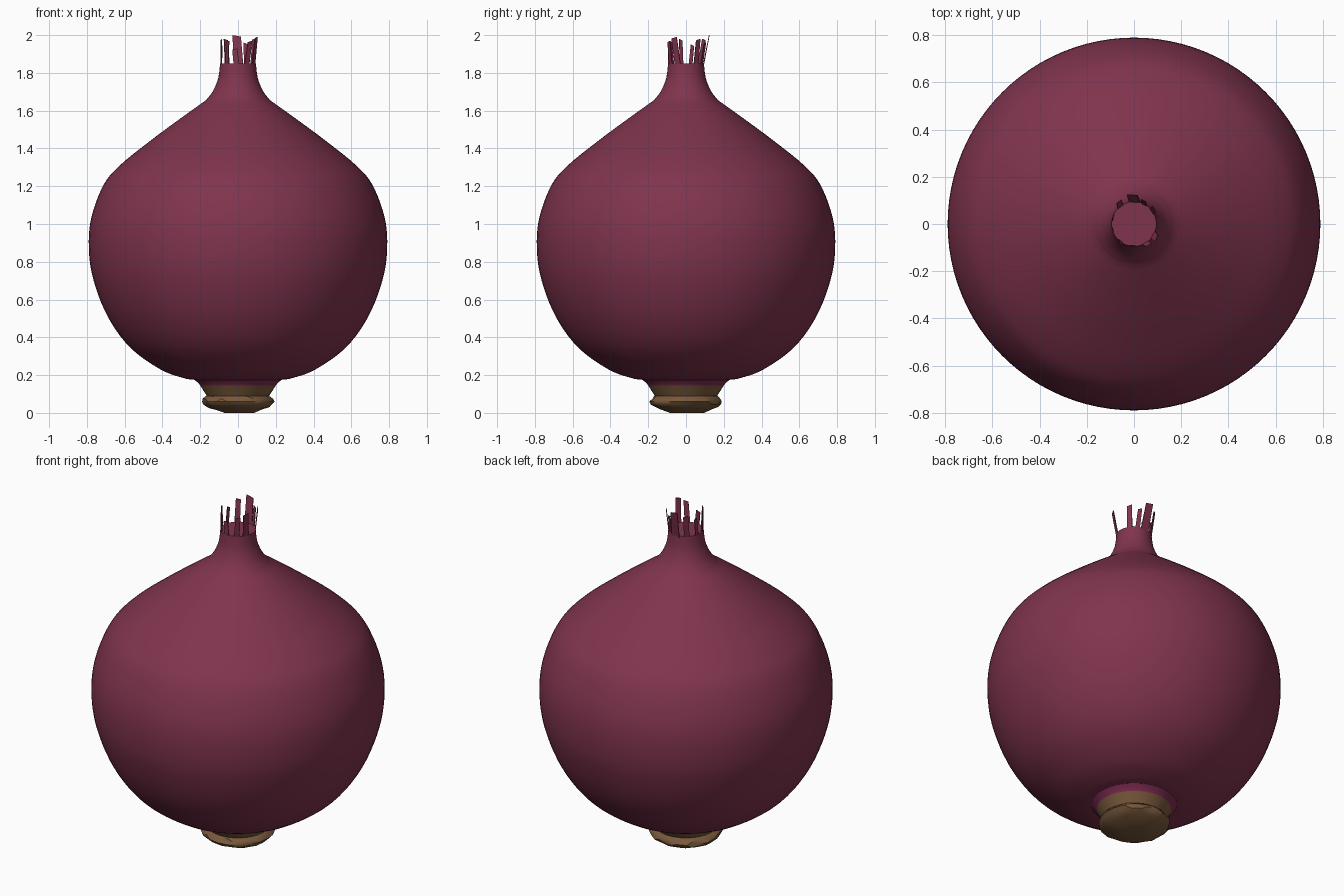
import bpy, bmesh, math, random
from mathutils import Vector

if "Cube" in bpy.data.objects:
    bpy.data.objects.remove(bpy.data.objects["Cube"])

random.seed(4)


def material(name, rgb):
    m = bpy.data.materials.new(name)
    m.diffuse_color = (*rgb, 1)
    m.use_nodes = True
    m.node_tree.nodes["Principled BSDF"].inputs["Base Color"].default_value = m.diffuse_color
    return m


PURPLE = material("onion purple", (0.215, 0.034, 0.075))
PINK = material("base magenta", (0.215, 0.026, 0.085))
BROWN = material("root brown", (0.19, 0.10, 0.045))


def finish(bm, name, mats, angle=35):
    bmesh.ops.recalc_face_normals(bm, faces=bm.faces)
    me = bpy.data.meshes.new(name)
    bm.to_mesh(me)
    bm.free()
    ob = bpy.data.objects.new(name, me)
    bpy.context.collection.objects.link(ob)
    for m in mats:
        me.materials.append(m)
    bpy.ops.object.select_all(action='DESELECT')
    ob.select_set(True)
    bpy.context.view_layer.objects.active = ob
    bpy.ops.object.shade_smooth_by_angle(angle=math.radians(angle))
    return ob


def smooth_profile(pts, n=5):
    """Catmull-Rom through (radius, height) points."""
    p = [Vector(q) for q in pts]
    p = [2 * p[0] - p[1]] + p + [2 * p[-1] - p[-2]]
    out = []
    for a, b, c, d in zip(p, p[1:], p[2:], p[3:]):
        for i in range(n):
            t = i / n
            out.append(0.5 * (2 * b + (c - a) * t + (2 * a - 5 * b + 4 * c - d) * t * t
                              + (3 * b - a - 3 * c + d) * t ** 3))
    return out + [p[-2]]


def lathe(profile, sides=96, caps=True):
    bm = bmesh.new()
    rings = [[bm.verts.new((r * math.cos(2 * math.pi * i / sides),
                            r * math.sin(2 * math.pi * i / sides), z))
              for i in range(sides)] for r, z in profile]
    for lo, hi in zip(rings, rings[1:]):
        for i in range(sides):
            j = (i + 1) % sides
            bm.faces.new((lo[i], lo[j], hi[j], hi[i]))
    if caps:
        bm.faces.new(rings[0])
        bm.faces.new(rings[-1])
    return bm


# Bulb and neck, creased where the neck starts
bulb = smooth_profile([(0.23, 0.175), (0.29, 0.185), (0.41, 0.23), (0.57, 0.345), (0.69, 0.51),
                       (0.767, 0.71), (0.79, 0.88), (0.775, 1.04), (0.71, 1.21), (0.62, 1.315),
                       (0.465, 1.44), (0.31, 1.555), (0.17, 1.655)])
neck = smooth_profile([(0.17, 1.655), (0.135, 1.70), (0.11, 1.755), (0.10, 1.80), (0.095, 1.85)])
finish(lathe(bulb + neck[1:]), "bulb", [PURPLE])

# Base collar: magenta rim above, brown below
collar = lathe([(0.165, 0.09), (0.20, 0.145), (0.208, 0.157), (0.235, 0.178)])
for f in collar.faces:
    f.material_index = 1 if f.calc_center_median().z < 0.145 else 0
finish(collar, "base_collar", [PINK, BROWN])

# Lumpy root plate
bm = bmesh.new()
bmesh.ops.create_icosphere(bm, subdivisions=3, radius=1)
for v in bm.verts:
    k = 1 + random.uniform(-0.035, 0.035)
    z = max(v.co.z * 0.055 * k + 0.060, 0.0)
    v.co = Vector((v.co.x * 0.193 * k, v.co.y * 0.193 * k, z))
low = min(v.co.z for v in bm.verts)
for v in bm.verts:
    if v.co.z < low + 0.008:
        v.co.z = 0.0
finish(bm, "root_plate", [BROWN], 30)

# Dry strips at the neck: (angle in degrees, width, top height, outward lean)
strips = [(88, 0.05, 2.00, 0.03), (62, 0.025, 1.96, 0.015), (35, 0.03, 1.98, 0.015),
          (-28, 0.035, 1.99, 0.022), (-60, 0.03, 1.97, 0.018), (-95, 0.03, 1.93, 0.0),
          (-130, 0.02, 1.97, 0.005), (-165, 0.02, 1.98, 0.0), (165, 0.02, 1.95, 0.0),
          (128, 0.03, 1.98, 0.022)]
bm = bmesh.new()
for deg, w, top, lean in strips:
    a = math.radians(deg)
    out, side = Vector((math.cos(a), math.sin(a), 0)), Vector((-math.sin(a), math.cos(a), 0))
    drift = side * random.uniform(-0.012, 0.012)
    up = Vector((0, 0, 1))
    quad = [out * 0.094 - side * w / 2 + up * 1.84, out * 0.094 + side * w / 2 + up * 1.84,
            out * (0.094 + lean) + side * w * 0.45 + drift + up * top,
            out * (0.094 + lean) - side * w * 0.45 + drift + up * (top - 0.008)]
    front = [bm.verts.new(q) for q in quad]
    back = [bm.verts.new(q - out * 0.004) for q in quad]
    bm.faces.new(front)
    bm.faces.new(back[::-1])
    for i in range(4):
        j = (i + 1) % 4
        bm.faces.new((front[j], front[i], back[i], back[j]))
finish(bm, "neck_strips", [PURPLE])
